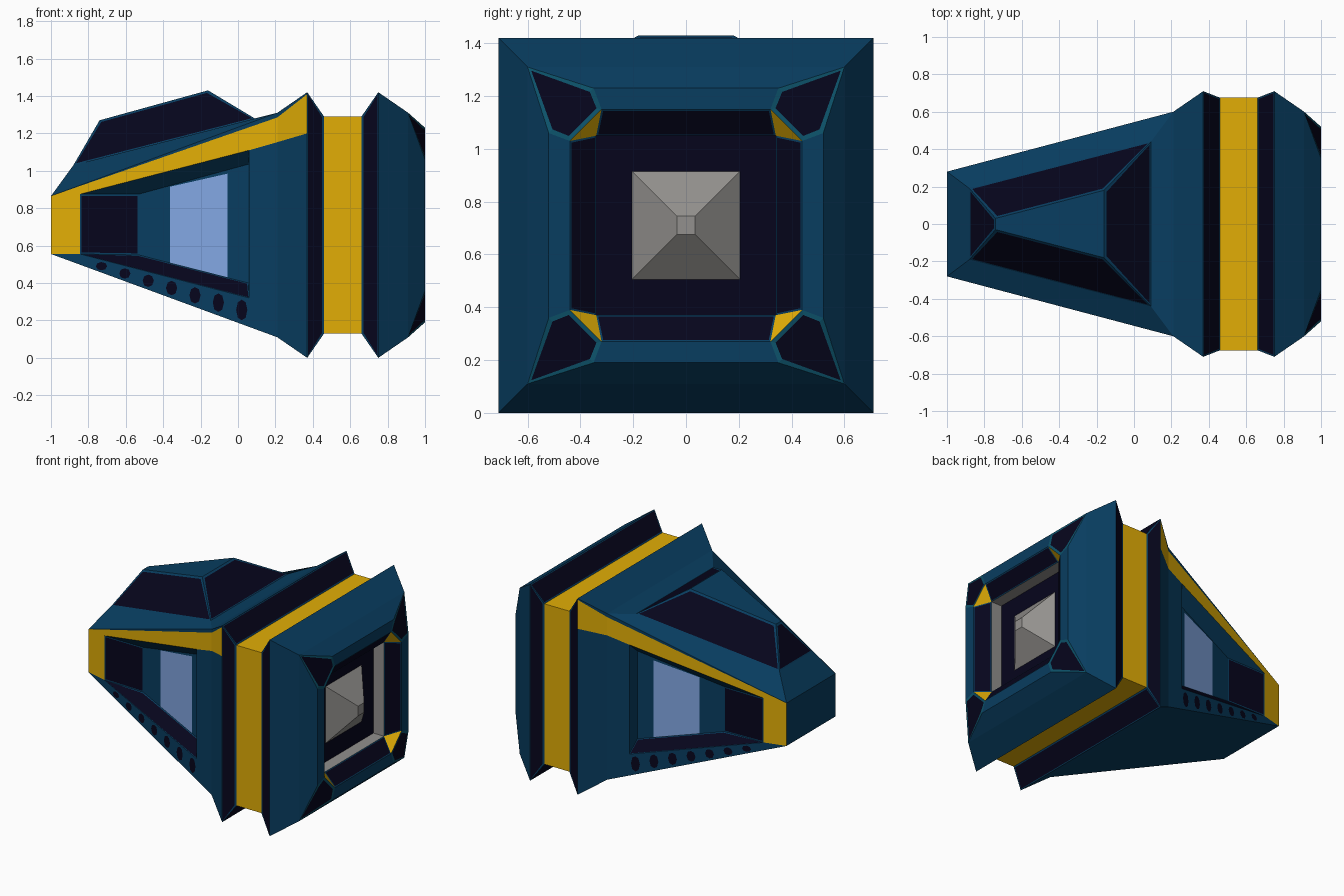
import bpy, bmesh

if "Cube" in bpy.data.objects:
    bpy.data.objects.remove(bpy.data.objects["Cube"])

CZ = 0.71  # height of the long axis


def lin(c):
    c /= 255
    return c / 12.92 if c < 0.04045 else ((c + 0.055) / 1.055) ** 2.4


COLOURS = {"navy_teal": (8, 61, 96), "black_violet": (6, 5, 28), "yellow": (226, 174, 6),
           "window_blue": (130, 166, 226), "grey": (146, 144, 141), "edge_teal": (12, 82, 106)}
MATS = []
for n, rgb in COLOURS.items():
    m = bpy.data.materials.new(n)
    m.diffuse_color = (*[lin(c) for c in rgb], 1)
    m.use_nodes = True
    m.node_tree.nodes["Principled BSDF"].inputs["Base Color"].default_value = m.diffuse_color
    MATS.append(m)
TEAL, DARK, YELLOW, BLUE, GREY, EDGE = range(6)


def build(name, faces):
    """faces: (points, colour, inset, border colour); an inset leaves a border round the colour."""
    bm = bmesh.new()
    for pts, mat, *_ in faces:
        bm.faces.new([bm.verts.new(p) for p in pts]).material_index = mat
    originals = list(bm.faces)
    bmesh.ops.remove_doubles(bm, verts=bm.verts, dist=1e-4)
    bmesh.ops.recalc_face_normals(bm, faces=bm.faces)
    for f, (_, _, inset, *border) in zip(originals, faces):
        if inset:
            for r in bmesh.ops.inset_individual(bm, faces=[f], thickness=inset)["faces"]:
                r.material_index = border[0] if border else TEAL
    me = bpy.data.meshes.new(name)
    bm.to_mesh(me)
    bm.free()
    for m in MATS:
        me.materials.append(m)
    bpy.context.collection.objects.link(bpy.data.objects.new(name, me))


def ring(x, hy, hz):
    return [(x, -hy, CZ - hz), (x, hy, CZ - hz), (x, hy, CZ + hz), (x, -hy, CZ + hz)]


def loft(a, b, mat, inset=0):
    n = len(a)
    return [([a[i], a[(i + 1) % n], b[(i + 1) % n], b[i]], mat, inset) for i in range(n)]


def half_width(x):
    return 0.28 + (x + 1) * 0.32 / 1.21 if x <= 0.21 else 0.60 + (x - 0.21) * 0.11 / 0.16


def side(pts, s, out=0.0):
    return [(x, s * (half_width(x) + out), z) for x, z in pts]


# front hull: nose, underside and flared shoulder
nose, shoulder, flare = ring(-1, .28, .155), ring(.21, .6, .6), ring(.37, .71, .71)
hull = [(nose, TEAL, 0), ([nose[0], nose[1], shoulder[1], shoulder[0]], TEAL, 0)]
sh = loft(shoulder, flare, TEAL)
hull += [sh[0], sh[2]]
# side skin, drawn in x, z: yellow stripe and teal panels around the recess
A, B, C, D = hole = [(-.845, .555), (-.845, .875), (.06, 1.11), (.06, .32)]
floor = [(-.53, .55), (-.53, .875), (.055, 1.035), (.055, .40)]
window = [(-.363, .495), (-.363, .915), (-.055, .985), (-.055, .43)]
N0, N1, S0, S1 = (-1, .555), (-1, .865), (.21, .11), (.21, 1.31)
Y0, Y1, F0, F1 = (.21, 1.153), (.21, 1.285), (.37, 1.2), (.37, 1.41)
skin = [([N0, A, B, N1], YELLOW), ([N1, B, C, Y0, Y1], YELLOW), ([Y0, F0, F1, Y1], YELLOW),
        ([N1, Y1, S1], TEAL), ([Y1, F1, (.37, 1.42), S1], TEAL),
        ([C, Y0, S0, D], TEAL), ([Y0, F0, (.37, 0), S0], TEAL)]


def upper(x):
    return (x, A[1] + (x - A[0]) * (D[1] - A[1]) / (D[0] - A[0]))


def lower(x):
    return (x, N0[1] + (x - N0[0]) * (S0[1] - N0[1]) / (S0[0] - N0[0]))


# row of vents below the recess, growing toward the rear, each cut into its own cell
left = -.7925
skin += [([A, upper(left), lower(left), N0], TEAL), ([D, S0, lower(.06)], TEAL)]
for i in range(7):
    x, z, w, h = -.73 + i * .125, .49 - i * .039, .03, .022 + i * .0055
    x0, x1 = left + i * .125, min(.06, left + (i + 1) * .125)
    p, q, r, t = upper(x0), upper(x1), lower(x1), lower(x0)
    mid = [((a[0] + b[0]) / 2, (a[1] + b[1]) / 2) for a, b in [(p, q), (q, r), (r, t), (t, p)]]
    cell = [p, mid[0], q, mid[1], r, mid[2], t, mid[3]]
    vent = [(x + w * u, z + h * v) for u, v in [(-.7, .75), (0, 1), (.7, .75), (1, 0),
                                                (.7, -.75), (0, -1), (-.7, -.75), (-1, 0)]]
    skin += [(f, m) for f, m, _ in loft(cell, vent, TEAL)] + [(vent, DARK)]

DEPTH = .082
for s in (-1, 1):
    hull += [(side(p, s), m, 0) for p, m in skin]
    f, win = side(floor, s, -DEPTH), side(window, s, -DEPTH)
    walls = loft(side(hole, s), f, TEAL)
    walls[0] = (walls[0][0], DARK, .012)  # forward panel
    walls[3] = (walls[3][0], DARK, .008)  # sill
    hull += walls + loft(f, win, TEAL) + [(win, BLUE, 0)]
# sloping roof around the canopy
base = [(-.88, -.19, 1.03), (-.88, .19, 1.03), (.09, .44, 1.28), (.09, -.44, 1.28)]
hull += loft([nose[3], nose[2], shoulder[2], shoulder[3]], base, TEAL)
build("front_hull", hull)

# canopy with dark panes
roof = [(-.74, -.03, 1.27), (-.74, .03, 1.27), (-.16, .18, 1.43), (-.16, -.18, 1.43)]
build("canopy", loft(base, roof, DARK, .018) + [(roof, TEAL, 0)])

# collar: two dark flanges, a yellow band and the rear shoulder
band_a, band_b = ring(.46, .675, .58), ring(.66, .675, .58)
back, lip = ring(.75, .71, .71), ring(.91, .6, .6)
build("collar", loft(flare, band_a, DARK, .012) + loft(band_a, band_b, YELLOW)
      + loft(band_b, back, DARK, .012) + loft(back, lip, TEAL))

# rear frame: one quarter, turned four times about the long axis
FL = .845
quarter = [
    ([(.91, -.6, .6), (.91, .6, .6), (1, .35, .52), (1, -.35, .52)], TEAL, 0),
    ([(1, -.35, .52), (1, .35, .52), (1, .32, .44), (1, -.32, .44)], TEAL, 0),
    ([(1, -.32, .44), (1, .32, .44), (.93, .34, .34), (.93, -.34, .34)], DARK, .01),
    ([(.93, -.34, .34), (.93, .34, .34), (FL, .34, .34), (FL, -.34, .34)], GREY, 0),
    ([(.91, .6, .6), (1, .52, .35), (1, .44, .32), (1, .32, .44), (1, .35, .52)], DARK, .02, EDGE),
    ([(1, .32, .44), (1, .44, .32), (.93, .34, .34)], YELLOW, 0),
]
# dark floor around the thruster, left open underneath it
foot, tip = ring(FL, .205, .205), ring(.985, .035, .035)
frame = loft(ring(FL, .34, .34), foot, DARK)
for c, s in [(1, 0), (0, 1), (-1, 0), (0, -1)]:
    for pts, *rest in quarter:
        frame.append(([(x, c * y - s * z, CZ + s * y + c * z) for x, y, z in pts], *rest))
build("rear_frame", frame)

# grey thruster pyramid
build("thruster", loft(foot, tip, GREY) + [(tip, GREY, 0)])
